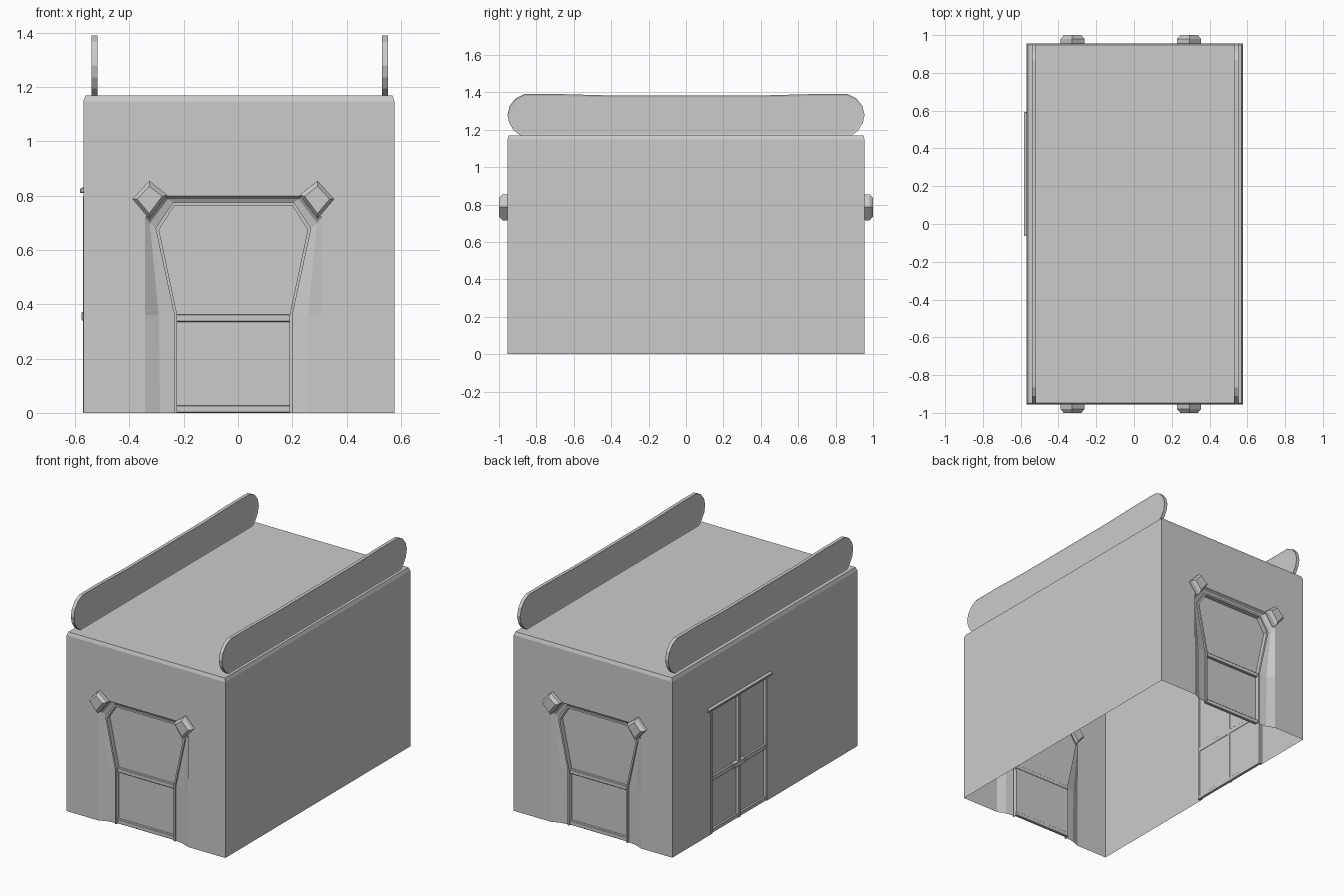
import bpy, bmesh

if "Cube" in bpy.data.objects:
    bpy.data.objects.remove(bpy.data.objects["Cube"])

XL, XR, YW, H = -0.57, 0.577, 0.955, 1.17    # wall planes and roof height
HC = 1.148                                   # where the roof chamfer starts
CX = -0.017                                  # centre line of the arched doorways
DY0, DY1, DZ = -0.035, 0.56, 0.80            # side door opening


def finish(name, bm):
    bmesh.ops.remove_doubles(bm, verts=bm.verts, dist=0.0005)
    bmesh.ops.recalc_face_normals(bm, faces=bm.faces)
    me = bpy.data.meshes.new(name)
    bm.to_mesh(me)
    bm.free()
    ob = bpy.data.objects.new(name, me)
    bpy.context.collection.objects.link(ob)
    return ob


def face(bm, pts):
    return bm.faces.new([bm.verts.new(p) for p in pts])


def strip(bm, a, b):
    for i in range(len(a) - 1):
        face(bm, [a[i], a[i + 1], b[i + 1], b[i]])


def box(name, lo, hi, bevel=0.003):
    bm = bmesh.new()
    bmesh.ops.create_cube(bm, size=1)
    for v in bm.verts:
        v.co = [(l + h) / 2 + c * (h - l) for l, h, c in zip(lo, hi, v.co)]
    bmesh.ops.bevel(bm, geom=bm.edges[:], offset=bevel, segments=1, affect='EDGES')
    return finish(name, bm)


# Doorway outlines, right half: (offset from centre line, height)
outer = [(.325, 0), (.325, .36), (.325, .72), (.255, .80), (0, .80)]
inner = [(.2175, 0), (.2175, .36), (.287, .68), (.2225, .775), (0, .775)]
inset = [(.207, 0), (.207, .36), (.274, .675), (.217, .764), (0, .764)]
blend = [(.27, 0), (.275, .36), (.308, .70), (.24, .789), (0, .789)]

# Shell: end walls with sunken doorways
bm = bmesh.new()
for s in (-1, 1):
    for m in (-1, 1):
        def P(loop, d):
            return [(CX + m * x, s * (YW - d), z) for x, z in loop]
        w = XR - CX if m > 0 else CX - XL
        face(bm, P([(w, 0)] + outer + [(0, HC), (w, HC)], 0))
        loops = [P(outer, 0), P(blend, .022), P(inner, .03),
                 P(inner, .018), P(inset, .018), P(inset, .048)]
        for a, b in zip(loops, loops[1:]):
            strip(bm, a, b)
        face(bm, P(inset + [(0, 0)], .048))

# Shell: right wall, left wall with door recess, chamfered roof, open base
face(bm, [(XR, -YW, 0), (XR, YW, 0), (XR, YW, HC), (XR, -YW, HC)])
door = [(DY0, 0), (DY0, DZ), (DY1, DZ), (DY1, 0)]
face(bm, [(XL, y, z) for y, z in [(-YW, 0)] + door + [(YW, 0), (YW, HC), (-YW, HC)]])
strip(bm, [(XL, y, z) for y, z in door], [(XL + .02, y, z) for y, z in door])
face(bm, [(XL + .02, y, z) for y, z in door])


def ring(i, z):
    return [(XL + i, -YW + i, z), (XR - i, -YW + i, z), (XR - i, YW - i, z),
            (XL + i, YW - i, z), (XL + i, -YW + i, z)]


strip(bm, ring(0, HC), ring(.008, H))
face(bm, ring(.008, H)[:4])
finish("building_shell", bm)

# Doorway cross rails and sills
for s, side in ((-1, "front"), (1, "back")):
    y0, y1 = sorted((s * (YW - .03), s * (YW - .05)))
    for part, z0, z1 in (("rail", .335, .363), ("sill", 0, .028)):
        box(f"{side}_door_{part}", (CX - .21, y0, z0), (CX + .21, y1, z1))

# Kite-shaped studs at the upper doorway corners
kite = [(-.062, .003), (0, .07), (.066, .018), (0, -.07)]
for s, side in ((-1, "front"), (1, "back")):
    for m, hand in ((-1, "left"), (1, "right")):
        bm = bmesh.new()
        loops = []
        for y, k in ((.93, .75), (.958, 1), (.98, 1), (1.0, .72)):
            lp = [(CX + m * (.310 - x * k), s * y, .785 + z * k) for x, z in kite]
            loops.append(lp + lp[:1])
        for a, b in zip(loops, loops[1:]):
            strip(bm, a, b)
        face(bm, loops[0][:4])
        face(bm, loops[-1][:4])
        finish(f"{side}_{hand}_stud", bm)

# Rounded parapet boards on the roof
half = [(.4, 1.383), (.66, 1.39), (.865, 1.39), (.91, 1.368), (.943, 1.328), (.955, 1.28),
        (.945, 1.235), (.92, 1.195), (.88, 1.166)]
prof = half + [(-y, z) for y, z in reversed(half)]
for x, hand in ((-.529, "left"), (.541, "right")):
    bm = bmesh.new()
    a, b = ([(x + d, y, z) for y, z in prof] for d in (-.011, .011))
    strip(bm, a + a[:1], b + b[:1])
    sides = [face(bm, a), face(bm, b)]
    bmesh.ops.remove_doubles(bm, verts=bm.verts, dist=.0005)
    bmesh.ops.recalc_face_normals(bm, faces=bm.faces)
    caps = [f for f in bm.faces if len(f.verts) > 4]
    bmesh.ops.inset_individual(bm, faces=caps, thickness=.01, depth=-.003)
    finish(f"{hand}_parapet", bm)

# Side double door: frame, centre stile, cross rail, latch and lintel
mid = (DY0 + DY1) / 2
x0, x1 = XL - .004, XL + .022
for name, ya, yb in (("jamb_a", DY0, DY0 + .02), ("jamb_b", DY1 - .02, DY1),
                     ("stile", mid - .01, mid + .01)):
    box("side_door_" + name, (x0 + .002, ya, 0), (x1, yb, DZ))
box("side_door_rail", (XL + .004, DY0, .338), (x1, DY1, .368))
box("side_door_sill", (XL + .004, DY0, 0), (x1, DY1, .025))
box("side_door_latch", (XL - .007, mid - .06, .34), (x1, mid + .06, .372))
lintel = box("side_door_lintel", (XL - .013, -.062, .81), (XL + .02, .593, .84), .004)
for v in lintel.data.vertices:               # sloping top of the lintel
    if v.co.z > .825 and v.co.x < XL:
        v.co.z -= .012
